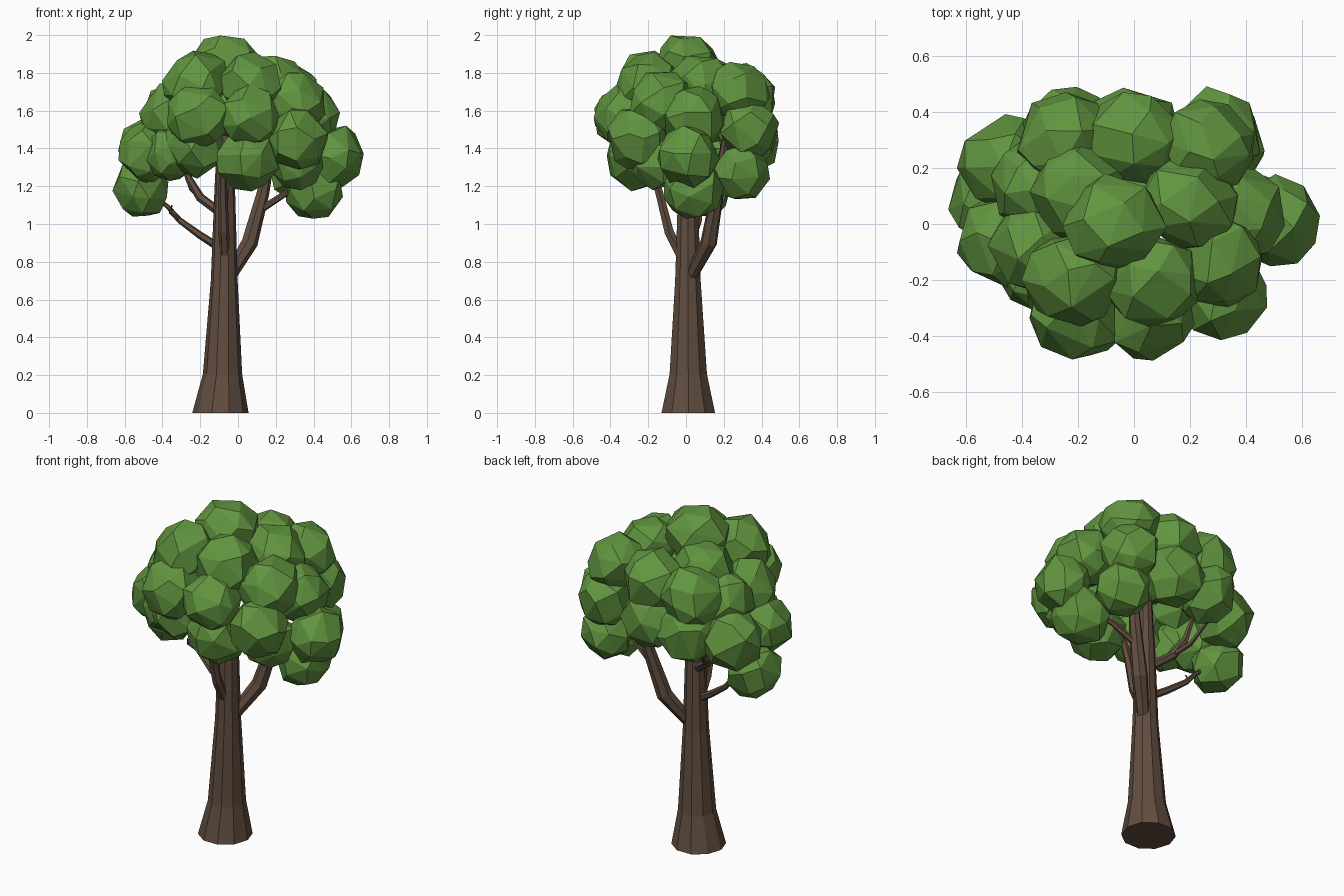
import bpy, bmesh, math, random
from mathutils import Vector, Quaternion

random.seed(4)


def material(name, color):
    m = bpy.data.materials.new(name)
    m.diffuse_color = (*color, 1)
    return m


bark = material("bark", (0.12, 0.074, 0.05))
leaf = material("leaf", (0.12, 0.30, 0.05))


def finish(bm, name, mat):
    bmesh.ops.recalc_face_normals(bm, faces=bm.faces)
    me = bpy.data.meshes.new(name)
    bm.to_mesh(me)
    bm.free()
    me.materials.append(mat)
    ob = bpy.data.objects.new(name, me)
    bpy.context.collection.objects.link(ob)
    return ob


def limb(name, path, sides, flat=False):
    """Tapered tube through (x, y, z, radius) stations."""
    bm = bmesh.new()
    pts = [Vector(p[:3]) for p in path]
    rings = []
    for i, p in enumerate(pts):
        t = pts[min(i + 1, len(pts) - 1)] - pts[max(i - 1, 0)]
        q = Quaternion() if flat else Vector((0, 0, 1)).rotation_difference(t)
        ring = []
        for k in range(sides):
            a = 2 * math.pi * k / sides
            ring.append(bm.verts.new(p + q @ Vector((math.cos(a), math.sin(a), 0)) * path[i][3]))
        rings.append(ring)
    for a, b in zip(rings, rings[1:]):
        for k in range(sides):
            n = (k + 1) % sides
            bm.faces.new((a[k], a[n], b[n], b[k]))
    bm.faces.new(rings[0])
    bm.faces.new(rings[-1])
    return finish(bm, name, bark)


def clump(name, x, y, z, r, n=24):
    """Faceted leaf ball: hull of jittered points, spread along the crown surface."""
    bm = bmesh.new()
    spin = Quaternion((random.random(), random.random(), random.random()), random.uniform(0, 6))
    out = Vector((x, y, z - 1.5)).normalized()
    for i in range(n):
        h = 1 - 2 * (i + 0.5) / n
        a = i * 2.39996 + random.uniform(-0.25, 0.25)
        s = math.sqrt(1 - h * h)
        d = spin @ Vector((s * math.cos(a), s * math.sin(a), h))
        d = d * 1.12 - out * d.dot(out) * 0.1
        bm.verts.new(Vector((x, y, z)) + d * r * random.uniform(0.95, 1.06))
    bmesh.ops.convex_hull(bm, input=bm.verts)
    bmesh.ops.dissolve_limit(bm, angle_limit=math.radians(8), verts=bm.verts, edges=bm.edges)
    return finish(bm, name, leaf)


# Trunk with flared foot
limb("trunk", [(-0.093, 0.012, 0, 0.149), (-0.082, 0.012, 0.205, 0.104),
               (-0.073, 0.01, 0.7, 0.071), (-0.07, 0.01, 1.2, 0.054),
               (-0.07, 0.01, 1.55, 0.035)], 10, True)

# Branches
limb("right_branch", [(-0.04, 0.03, 0.73, 0.035), (0.06, 0.12, 0.9, 0.045),
                      (0.13, 0.165, 1.16, 0.035), (0.19, 0.21, 1.45, 0.02)], 7)
limb("right_twig", [(0.11, 0.15, 1.07, 0.02), (0.25, 0.12, 1.16, 0.016),
                    (0.4, 0.06, 1.25, 0.01)], 6)
limb("left_branch", [(-0.09, 0.02, 0.87, 0.022), (-0.2, 0.04, 0.94, 0.02),
                     (-0.31, 0.07, 1.02, 0.016), (-0.37, 0.08, 1.09, 0.012),
                     (-0.47, 0.1, 1.17, 0.008)], 6)
limb("left_twig", [(-0.31, 0.07, 1.02, 0.01), (-0.36, 0.04, 1.06, 0.008),
                   (-0.35, 0.02, 1.1, 0.004)], 5)
limb("upper_left_branch", [(-0.08, 0.02, 1.05, 0.025), (-0.2, 0.09, 1.14, 0.024),
                           (-0.26, 0.12, 1.24, 0.02), (-0.3, 0.15, 1.4, 0.012)], 6)
limb("upper_left_twig", [(-0.2, 0.09, 1.14, 0.015), (-0.25, 0.18, 1.19, 0.013),
                         (-0.29, 0.27, 1.3, 0.01)], 5)
limb("front_branch", [(-0.07, -0.02, 0.82, 0.028), (-0.075, -0.09, 0.96, 0.028),
                      (-0.08, -0.14, 1.16, 0.024), (-0.08, -0.22, 1.42, 0.015)], 6)

# Leaf clumps: x, y, z, radius
clumps = [
    (-0.07, 0, 1.845, .162), (0.2, 0.08, 1.73, .165), (0, 0.31, 1.68, .16),
    (0.27, 0.28, 1.70, .155), (-0.25, 0.31, 1.64, .16), (-0.2, 0.12, 1.72, .16),
    (-0.22, -0.2, 1.75, .16), (0.07, -0.21, 1.75, .155), (0.3, -0.13, 1.64, .16),
    (0.38, 0.04, 1.56, .155), (0.515, 0.01, 1.355, .15), (0.32, -0.26, 1.45, .155),
    (0.06, -0.335, 1.57, .15), (-0.21, -0.325, 1.57, .16), (-0.36, -0.08, 1.58, .155),
    (0.05, -0.26, 1.34, .155), (-0.23, -0.24, 1.41, .155), (-0.485, -0.06, 1.38, .15),
    (-0.46, 0.22, 1.40, .16), (-0.515, 0.09, 1.18, .145), (0.41, 0.04, 1.18, .148),
    (0.32, 0.29, 1.27, .14), (0.3, 0.33, 1.50, .15), (0, 0.335, 1.45, .155),
    (-0.25, 0.335, 1.43, .155), (-0.36, 0.14, 1.58, .15), (0.31, -0.15, 1.33, .14),
    (-0.05, 0.02, 1.6, .15), (-0.36, -0.17, 1.37, .13),
]
for i, c in enumerate(clumps, 1):
    clump(f"leaf_clump_{i:02d}", *c)
